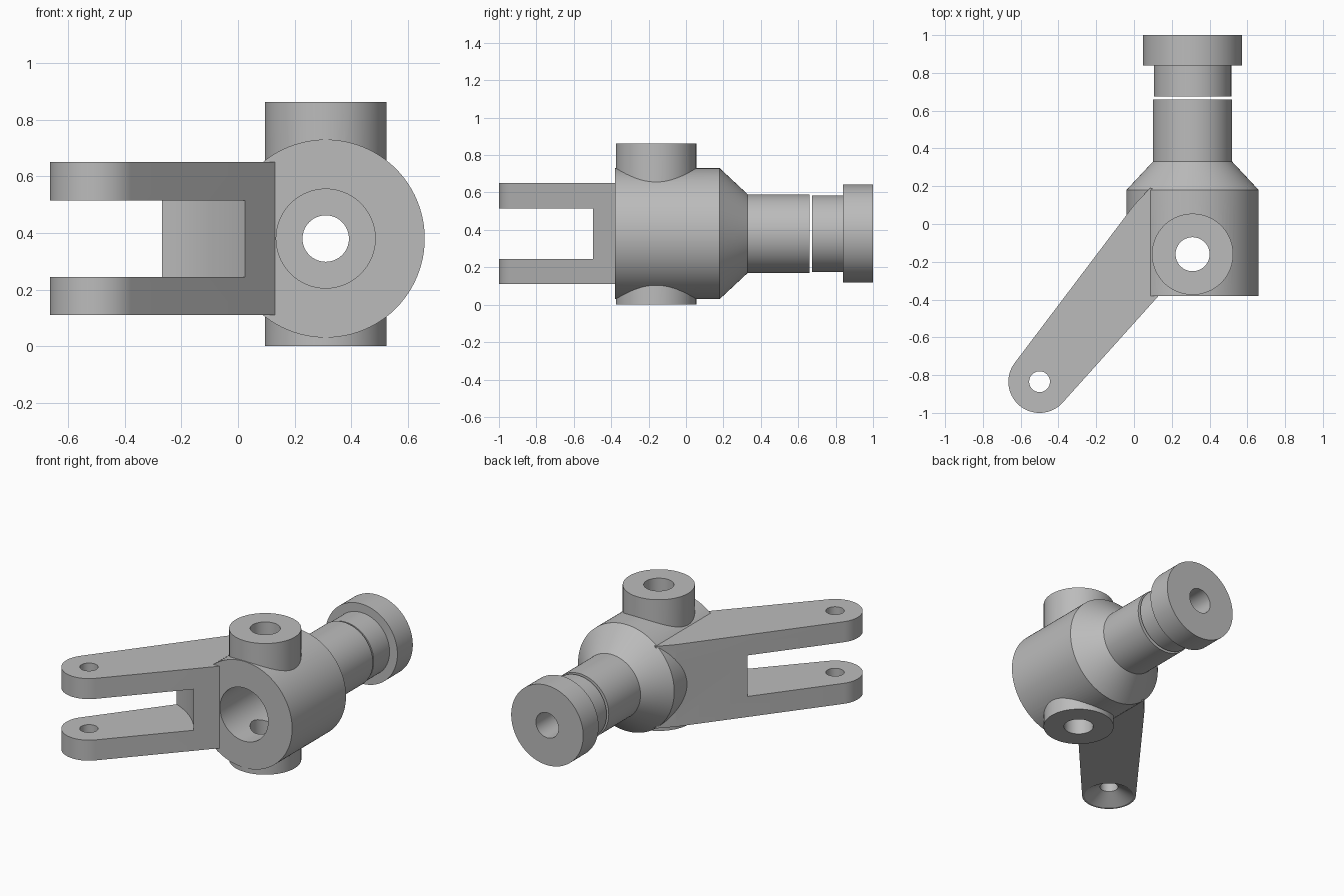
import bpy
import bmesh
from math import sin, cos, pi, radians

if "Cube" in bpy.data.objects:
    bpy.data.objects.remove(bpy.data.objects["Cube"], do_unlink=True)

SEGMENTS = 96
AXIS_X, AXIS_Z = 0.31, 0.38      # main barrel axis, running along y
BOSS_Y = -0.16                   # vertical boss position
PIVOT = (-0.5, -0.835)           # fork pin position
ARM_LOW, ARM_HIGH = 0.11, 0.65

grey = bpy.data.materials.new("metal grey")
grey.use_nodes = True
grey.diffuse_color = (0.5, 0.5, 0.5, 1)
grey.node_tree.nodes["Principled BSDF"].inputs["Base Color"].default_value = (0.5, 0.5, 0.5, 1)


def loft(name, rings):
    """Closed solid through a list of equally long point rings."""
    bm = bmesh.new()
    loops = [[bm.verts.new(p) for p in ring] for ring in rings]
    n = len(loops[0])
    for a, b in zip(loops, loops[1:]):
        for i in range(n):
            j = (i + 1) % n
            bm.faces.new((a[i], a[j], b[j], b[i]))
    bm.faces.new(loops[0])
    bm.faces.new(loops[-1])
    bmesh.ops.recalc_face_normals(bm, faces=bm.faces)
    mesh = bpy.data.meshes.new(name)
    bm.to_mesh(mesh)
    bm.free()
    mesh.materials.append(grey)
    obj = bpy.data.objects.new(name, mesh)
    bpy.context.collection.objects.link(obj)
    return obj


def circle(r):
    return [(r * cos(2 * pi * i / SEGMENTS), r * sin(2 * pi * i / SEGMENTS))
            for i in range(SEGMENTS)]


def turned(name, profile):
    """Solid of (y, radius) steps around the main barrel axis."""
    return loft(name, [[(AXIS_X + u, y, AXIS_Z + v) for u, v in circle(r)]
                       for y, r in profile])


def upright(name, centre, profile):
    """Solid of (z, radius) steps around a vertical axis."""
    return loft(name, [[(centre[0] + u, centre[1] + v, z) for u, v in circle(r)]
                       for z, r in profile])


def combine(target, other, operation):
    mod = target.modifiers.new(operation.lower(), 'BOOLEAN')
    mod.operation, mod.solver, mod.object = operation, 'EXACT', other
    bpy.ops.object.select_all(action='DESELECT')
    bpy.context.view_layer.objects.active = target
    target.select_set(True)
    bpy.ops.object.modifier_apply(modifier=mod.name)
    bpy.data.objects.remove(other, do_unlink=True)


def smooth(obj):
    bpy.ops.object.select_all(action='DESELECT')
    bpy.context.view_layer.objects.active = obj
    obj.select_set(True)
    bpy.ops.object.shade_smooth_by_angle(angle=radians(25))


# Barrel with tapered shoulder and neck
yoke = turned("yoke_body", [(-0.38, 0.35), (0.18, 0.35), (0.33, 0.21), (0.66, 0.21)])

# Fork arm outline: rounded tip, widening towards the barrel
tip = [radians(143 + 175 * i / 40) for i in range(41)]
outline = [(PIVOT[0] + 0.165 * cos(a), PIVOT[1] + 0.165 * sin(a)) for a in tip]
outline += [(0.135, -0.375), (0.25, -0.2), (0.25, 0.17), (0.085, 0.19), (0.0, 0.1)]
fork = loft("fork", [[(x, y, z) for x, y in outline] for z in (ARM_LOW, ARM_HIGH)])

# Slot between the arms with a concave end, pin hole and lower countersink
combine(fork, upright("slot", PIVOT, [(0.245, 0.625), (0.515, 0.625)]), 'DIFFERENCE')
combine(fork, upright("pin_hole", PIVOT, [(0, 0.055), (0.8, 0.055)]), 'DIFFERENCE')
combine(fork, upright("countersink", PIVOT,
                      [(ARM_LOW - 0.01, 0.16), (ARM_LOW, 0.15), (ARM_LOW + 0.06, 0.055),
                       (ARM_LOW + 0.08, 0.03)]), 'DIFFERENCE')

# Join the fork and the vertical boss, then bore the casting
combine(yoke, fork, 'UNION')
boss_at = (AXIS_X, BOSS_Y)
combine(yoke, upright("boss", boss_at, [(0, 0.215), (0.863, 0.215)]), 'UNION')
combine(yoke, turned("barrel_bore", [(-0.5, 0.175), (0.8, 0.175)]), 'DIFFERENCE')
combine(yoke, upright("boss_hole", boss_at, [(-0.1, 0.09), (1, 0.09)]), 'DIFFERENCE')
smooth(yoke)

# Separate flanged end cap
cap = turned("end_cap", [(0.675, 0.205), (0.84, 0.205), (0.84, 0.262), (1.0, 0.262)])
combine(cap, turned("cap_hole", [(0.5, 0.082), (1.2, 0.082)]), 'DIFFERENCE')
smooth(cap)
